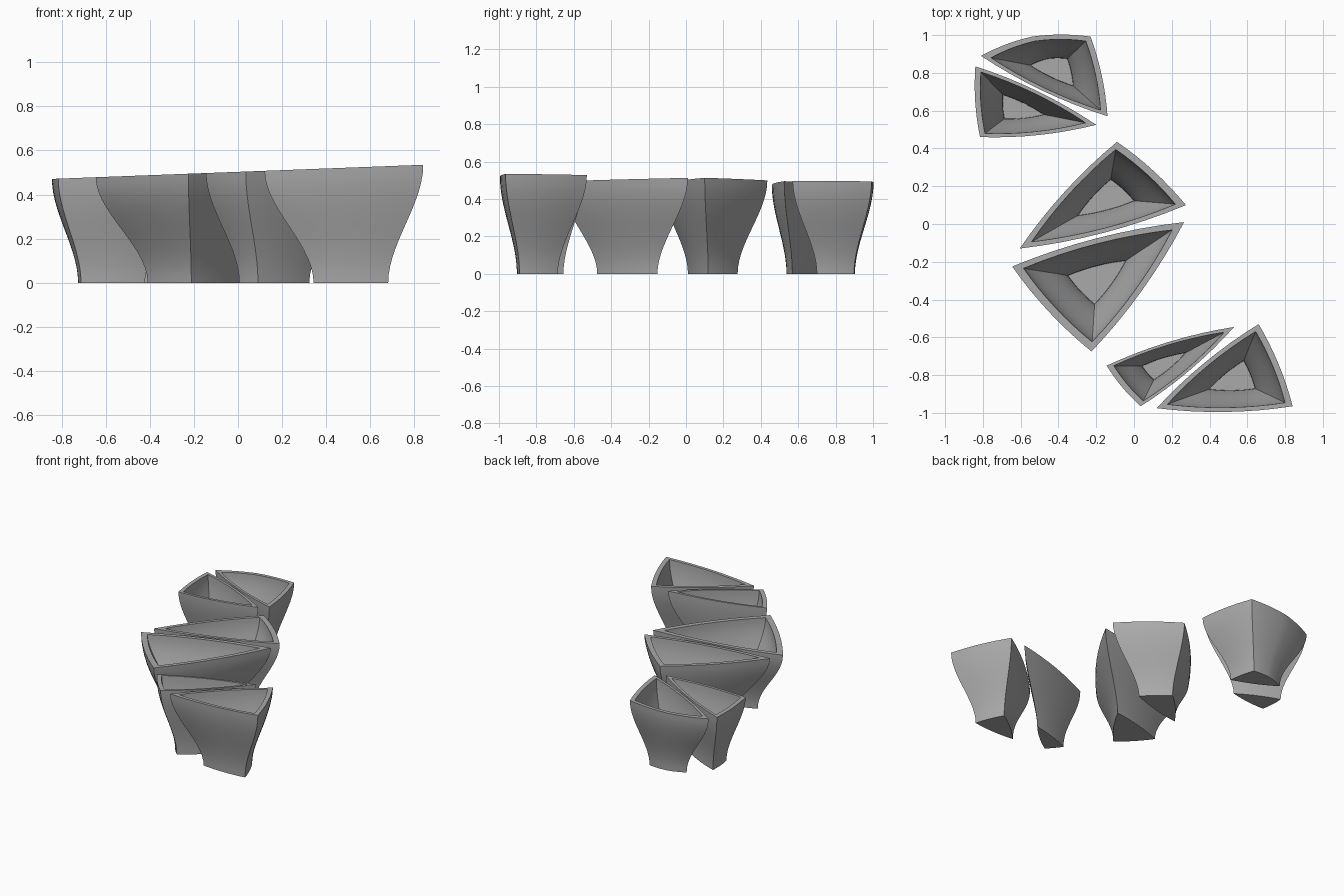
import bpy
import bmesh
from mathutils import Vector

cube = bpy.data.objects.get("Cube")
if cube:
    bpy.data.objects.remove(cube, do_unlink=True)

# One plain grey for every vessel
grey = bpy.data.materials.new("stone_grey")
grey.use_nodes = True
GREY = (0.4, 0.4, 0.4, 1)
grey.diffuse_color = GREY
grey.node_tree.nodes["Principled BSDF"].inputs["Base Color"].default_value = GREY

SIDE_STEPS = 8      # points along each bowed side
RINGS = 14          # rings from foot to rim
FOOT = 0.47         # size of the foot against the rim
WALL = 0.135        # wall thickness against the rim
BOW = 0.035         # outward bow against the side length
FLOOR = 0.04        # height of the inside floor


def bowed_outline(corners, centre):
    """Polygon whose sides bow gently outward."""
    points = []
    for i, a in enumerate(corners):
        b = corners[(i + 1) % len(corners)]
        side = b - a
        normal = Vector((side.y, -side.x))
        if normal.dot((a + b) / 2 - centre) < 0:
            normal.negate()
        for k in range(SIDE_STEPS):
            u = k / SIDE_STEPS
            points.append(a + side * u + normal * BOW * 4 * u * (1 - u))
    return points


def make_vessel(name, centre, corners):
    """Hollow pot: the outline flares from foot to rim in an S curve."""
    centre = Vector(centre)
    outline = bowed_outline([Vector(c) for c in corners], centre)
    bm = bmesh.new()

    def ring(t, inset, floor):
        size = FOOT + (1 - FOOT) * t * t * (3 - 2 * t) - inset
        verts = []
        for p in outline:
            q = centre + (p - centre) * size
            rim = 0.503 + 0.038 * q.x      # rims share one tilted plane
            verts.append(bm.verts.new((q.x, q.y, floor + (rim - floor) * t)))
        return verts

    steps = [k / RINGS for k in range(RINGS + 1)]
    rings = [ring(t, 0, 0) for t in steps]
    rings += [ring(t, WALL, FLOOR) for t in reversed(steps)]
    n = len(outline)
    for low, high in zip(rings, rings[1:]):
        for i in range(n):
            j = (i + 1) % n
            bm.faces.new((low[i], low[j], high[j], high[i]))
    bm.faces.new(rings[0])      # foot
    bm.faces.new(rings[-1])     # inside floor
    bmesh.ops.recalc_face_normals(bm, faces=bm.faces)
    for f in bm.faces:
        f.smooth = True
    for e in bm.edges:
        e.smooth = e.calc_face_angle(0) < 0.3

    mesh = bpy.data.meshes.new(name)
    bm.to_mesh(mesh)
    bm.free()
    mesh.materials.append(grey)
    bpy.context.collection.objects.link(bpy.data.objects.new(name, mesh))


# Back pair
make_vessel("back_four_sided_vessel", (-0.415, 0.815),
            [(-0.81, 0.89), (-0.54, 0.992), (-0.23, 0.992), (-0.14, 0.57)])
make_vessel("back_right_vessel", (-0.62, 0.607),
            [(-0.84, 0.835), (-0.815, 0.46), (-0.2, 0.525)])
# Middle pair
make_vessel("middle_back_vessel", (-0.14, 0.135),
            [(-0.605, -0.13), (-0.09, 0.435), (0.275, 0.1)])
make_vessel("middle_front_vessel", (-0.2, -0.297),
            [(-0.645, -0.225), (0.265, 0.01), (-0.225, -0.675)])
# Front pair
make_vessel("front_narrow_vessel", (0.14, -0.753),
            [(-0.145, -0.75), (0.53, -0.545), (0.035, -0.965)])
make_vessel("front_left_vessel", (0.54, -0.823),
            [(0.12, -0.975), (0.66, -0.53), (0.84, -0.965)])
